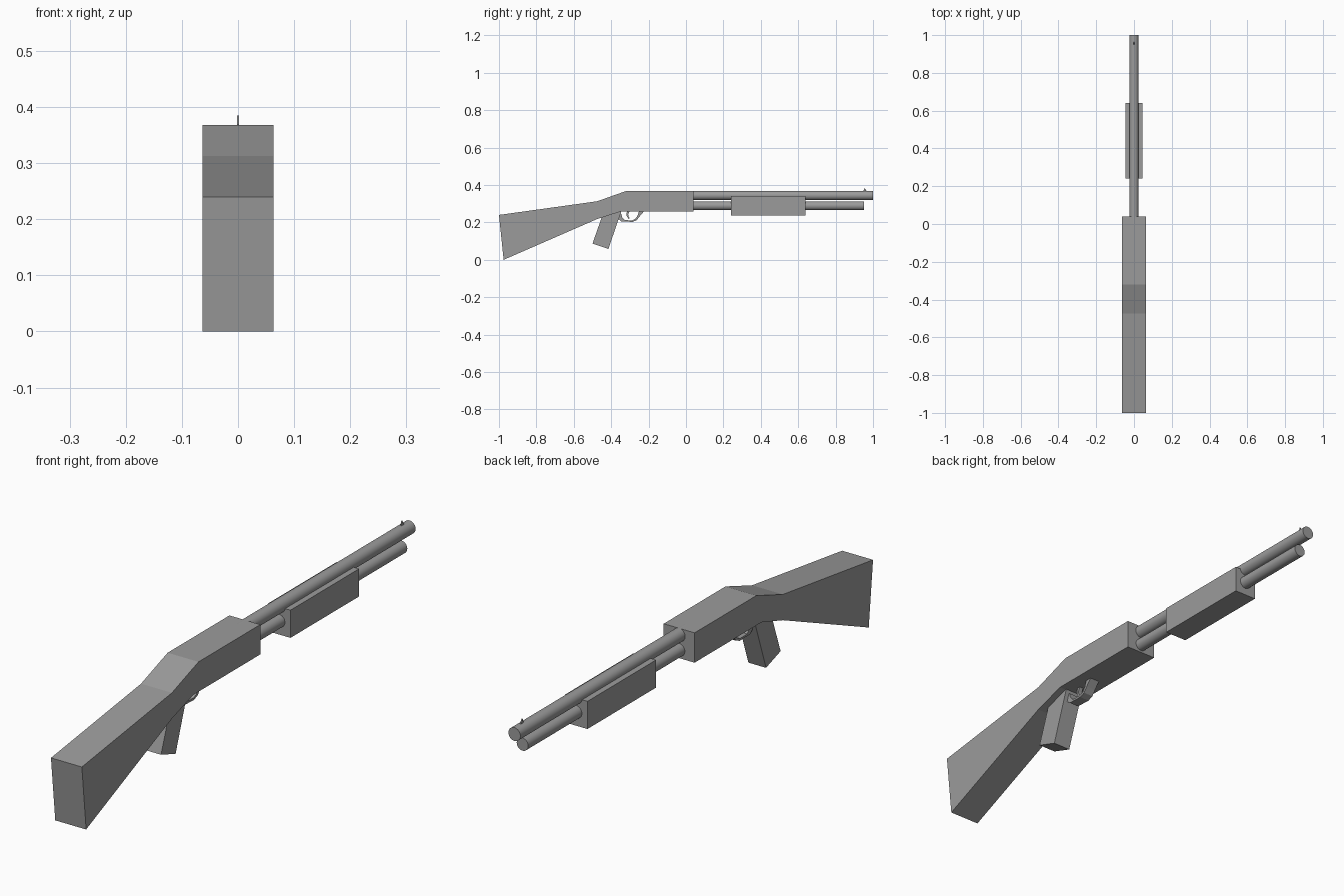
import bpy, bmesh, math

if "Cube" in bpy.data.objects:
    bpy.data.objects.remove(bpy.data.objects["Cube"], do_unlink=True)

# Single matte grey
grey = bpy.data.materials.new("plain grey")
grey.use_nodes = True
GREY = (0.33, 0.33, 0.33, 1)
grey.diffuse_color = GREY
grey.node_tree.nodes["Principled BSDF"].inputs["Base Color"].default_value = GREY


def finish(name, bm):
    bmesh.ops.recalc_face_normals(bm, faces=bm.faces)
    mesh = bpy.data.meshes.new(name)
    bm.to_mesh(mesh)
    bm.free()
    mesh.materials.append(grey)
    obj = bpy.data.objects.new(name, mesh)
    bpy.context.collection.objects.link(obj)
    return obj


def slab(name, profile, half_width):
    """Extrude a (y, z) side profile symmetrically across x."""
    bm = bmesh.new()
    face = bm.faces.new([bm.verts.new((-half_width, y, z)) for y, z in profile])
    ext = bmesh.ops.extrude_face_region(bm, geom=[face])["geom"]
    verts = [g for g in ext if isinstance(g, bmesh.types.BMVert)]
    bmesh.ops.translate(bm, verts=verts, vec=(2 * half_width, 0, 0))
    return finish(name, bm)


def tube(name, radius, y0, y1, z):
    """Round bar running along y."""
    bpy.ops.mesh.primitive_cylinder_add(
        vertices=32, radius=radius, depth=y1 - y0,
        location=(0, (y0 + y1) / 2, z), rotation=(math.pi / 2, 0, 0))
    obj = bpy.context.object
    obj.name = name
    obj.data.materials.append(grey)
    bpy.ops.object.shade_smooth_by_angle(angle=math.radians(35))
    return obj


# Stock and receiver share one continuous body
slab("stock_and_receiver",
     [(-1.0, 0.24), (-0.975, 0.0), (-0.475, 0.218), (-0.35, 0.258),
      (0.04, 0.258), (0.04, 0.368), (-0.32, 0.368), (-0.475, 0.313)], 0.063)

# Slanted pistol grip, top buried in the body
slab("grip", [(-0.5, 0.087), (-0.415, 0.058), (-0.345, 0.262), (-0.43, 0.285)], 0.036)

# Barrel over magazine tube, with sliding fore-end
tube("barrel", 0.0245, 0.0, 1.0, 0.344)
tube("magazine_tube", 0.0235, 0.0, 0.953, 0.289)
slab("fore_end", [(0.24, 0.238), (0.64, 0.238), (0.64, 0.340), (0.24, 0.340)], 0.046)

# Front sight blade
slab("front_sight", [(0.948, 0.362), (0.966, 0.362), (0.963, 0.372),
                     (0.955, 0.385), (0.950, 0.372)], 0.002)

# Trigger guard: outer edge followed by the inner edge
slab("trigger_guard",
     [(-0.37, 0.225), (-0.345, 0.205), (-0.285, 0.203), (-0.263, 0.212),
      (-0.248, 0.232), (-0.222, 0.262), (-0.25, 0.262), (-0.259, 0.236),
      (-0.271, 0.219), (-0.287, 0.211), (-0.328, 0.212), (-0.342, 0.228),
      (-0.345, 0.245), (-0.355, 0.250)], 0.02)

# Curved trigger
slab("trigger",
     [(-0.315, 0.262), (-0.319, 0.243), (-0.316, 0.230), (-0.306, 0.219),
      (-0.301, 0.222), (-0.308, 0.232), (-0.309, 0.243), (-0.300, 0.262)], 0.008)
